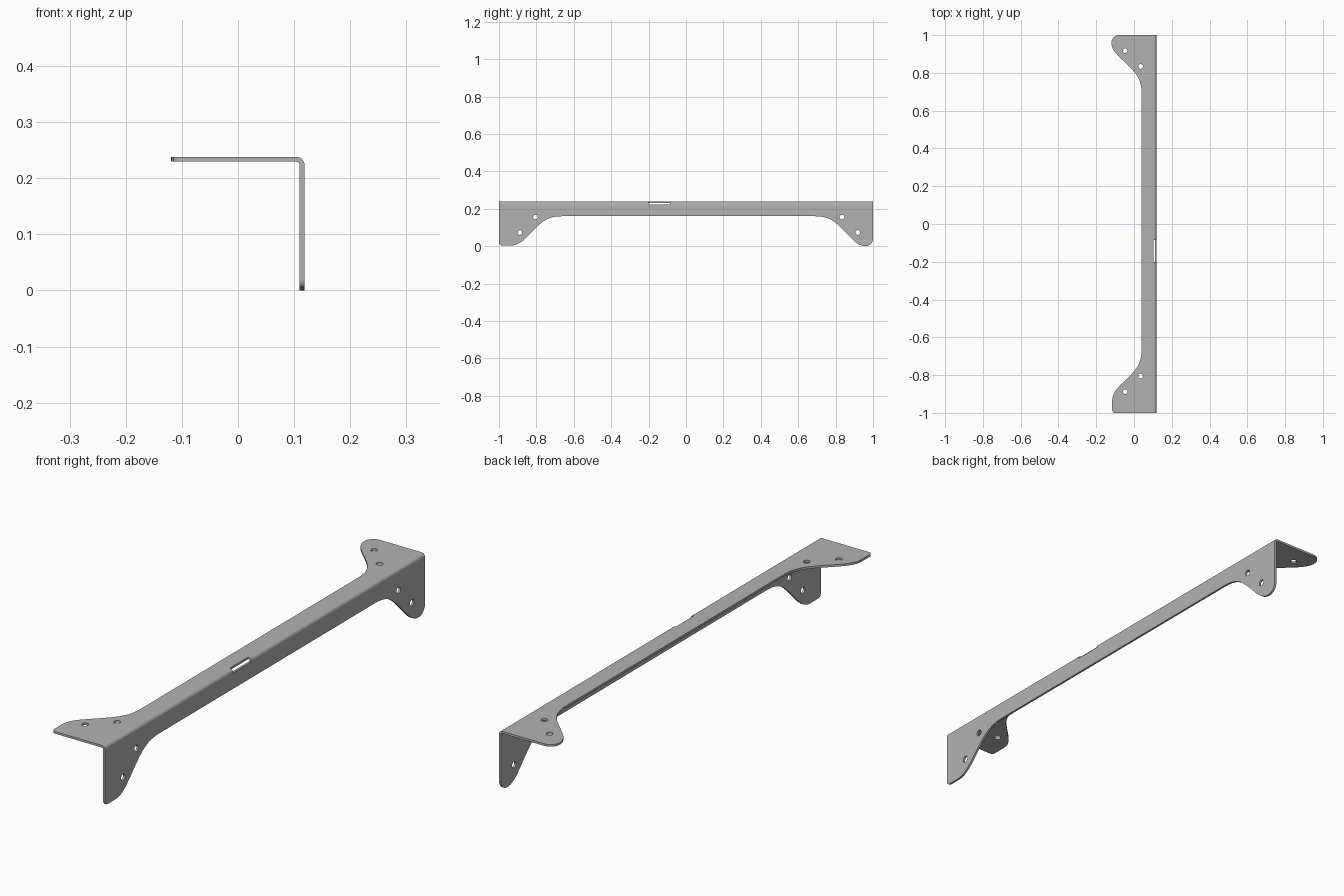
import bpy, bmesh, math
from mathutils import Matrix, Vector

cube = bpy.data.objects.get("Cube")
if cube:
    bpy.data.objects.remove(cube)

# overall sizes: outer corner position, sheet thickness, bend radius
X, H, T, R = 0.1185, 0.238, 0.0085, 0.0145
HOLE = 0.0125

steel = bpy.data.materials.new("grey_steel")
steel.use_nodes = True
colour = (0.45, 0.45, 0.45, 1)
steel.diffuse_color = colour
steel.node_tree.nodes["Principled BSDF"].inputs["Base Color"].default_value = colour


def add_spline(curve, points):
    """Closed bezier; each point is (position, handle in, handle out)."""
    spline = curve.splines.new("BEZIER")
    spline.bezier_points.add(len(points) - 1)
    spline.use_cyclic_u = True
    spline.resolution_u = 12
    for bp, (co, left, right) in zip(spline.bezier_points, points):
        bp.handle_left_type = bp.handle_right_type = "FREE"
        bp.co = (*co, 0)
        bp.handle_left = (*left, 0)
        bp.handle_right = (*right, 0)


def add_hole(curve, s, d):
    k = HOLE * 0.5523
    pts = []
    for i in range(4):
        a = i * math.pi / 2
        c = Vector((s + HOLE * math.cos(a), d + HOLE * math.sin(a)))
        t = Vector((-math.sin(a), math.cos(a))) * k
        pts.append((c, c - t, c + t))
    add_spline(curve, pts)


def tab_points(sign, shift, depth, corner):
    """Outline of one end tab, from the narrow strip out to the end edge."""
    def p(s, d):
        return Vector((sign * s, d))
    k = corner * 0.45
    a, m, e = 0.69 - shift, 0.845 - shift, 0.96 - shift
    return [
        (p(a, 0.078), p(a - 0.1, 0.078), p(a + 0.08, 0.078)),
        (p(m, 0.155), p(m - 0.045, 0.11), p(m + 0.04, 0.195)),
        (p(e, depth), p(e - 0.045, depth), p(e, depth)),
        (p(1 - corner, depth), p(1 - corner, depth), p(1 - k, depth)),
        (p(1, depth - corner), p(1, depth - k), p(1, depth - corner)),
        (p(1, R), p(1, R), p(1, R)),
    ]


def flange(name, matrix):
    """Flat plate with a curved tab and two holes at each end."""
    curve = bpy.data.curves.new(name, "CURVE")
    curve.dimensions = "2D"
    curve.fill_mode = "BOTH"
    curve.extrude = T / 2
    back = tab_points(1, 0, H, 0.04)
    front = tab_points(-1, 0.027, 0.234, 0.015)
    add_spline(curve, back + [(c, r, l) for c, l, r in reversed(front)])
    for s, d in ((0.918, 0.165), (0.834, 0.083), (-0.888, 0.165), (-0.805, 0.083)):
        add_hole(curve, s, d)
    ob = bpy.data.objects.new(name, curve)
    bpy.context.collection.objects.link(ob)
    ob.matrix_world = matrix
    curve.materials.append(steel)
    bpy.ops.object.select_all(action="DESELECT")
    bpy.context.view_layer.objects.active = ob
    ob.select_set(True)
    bpy.ops.object.convert(target="MESH")
    bpy.ops.object.shade_smooth_by_angle(angle=math.radians(30))


def bend(name, y0, y1):
    """Quarter-round strip joining the two flanges."""
    bm = bmesh.new()
    arc = [i * math.pi / 16 for i in range(9)]
    loop = [(r, a) for r, seq in ((R, arc), (R - T, arc[::-1])) for a in seq]
    face = bm.faces.new([bm.verts.new((X - R + r * math.cos(a), y0,
                                       H - R + r * math.sin(a))) for r, a in loop])
    out = bmesh.ops.extrude_face_region(bm, geom=[face])
    moved = [v for v in out["geom"] if isinstance(v, bmesh.types.BMVert)]
    bmesh.ops.translate(bm, verts=moved, vec=(0, y1 - y0, 0))
    if face.is_valid is False or len(bm.faces) == len(loop) + 1:
        bmesh.ops.holes_fill(bm, edges=bm.edges)
    bmesh.ops.recalc_face_normals(bm, faces=bm.faces)
    me = bpy.data.meshes.new(name)
    bm.to_mesh(me)
    bm.free()
    me.materials.append(steel)
    ob = bpy.data.objects.new(name, me)
    bpy.context.collection.objects.link(ob)
    bpy.ops.object.select_all(action="DESELECT")
    bpy.context.view_layer.objects.active = ob
    ob.select_set(True)
    bpy.ops.object.shade_smooth_by_angle(angle=math.radians(30))


# plates: local x runs along the length, local y away from the bend
flange("top_flange", Matrix(((0, -1, 0, X), (1, 0, 0, 0),
                             (0, 0, 1, H - T / 2), (0, 0, 0, 1))))
flange("side_flange", Matrix(((0, 0, -1, X - T / 2), (1, 0, 0, 0),
                              (0, -1, 0, H), (0, 0, 0, 1))))

# the gap between the two bend strips forms the slot
bend("front_bend", -1, -0.2)
bend("back_bend", -0.085, 1)
